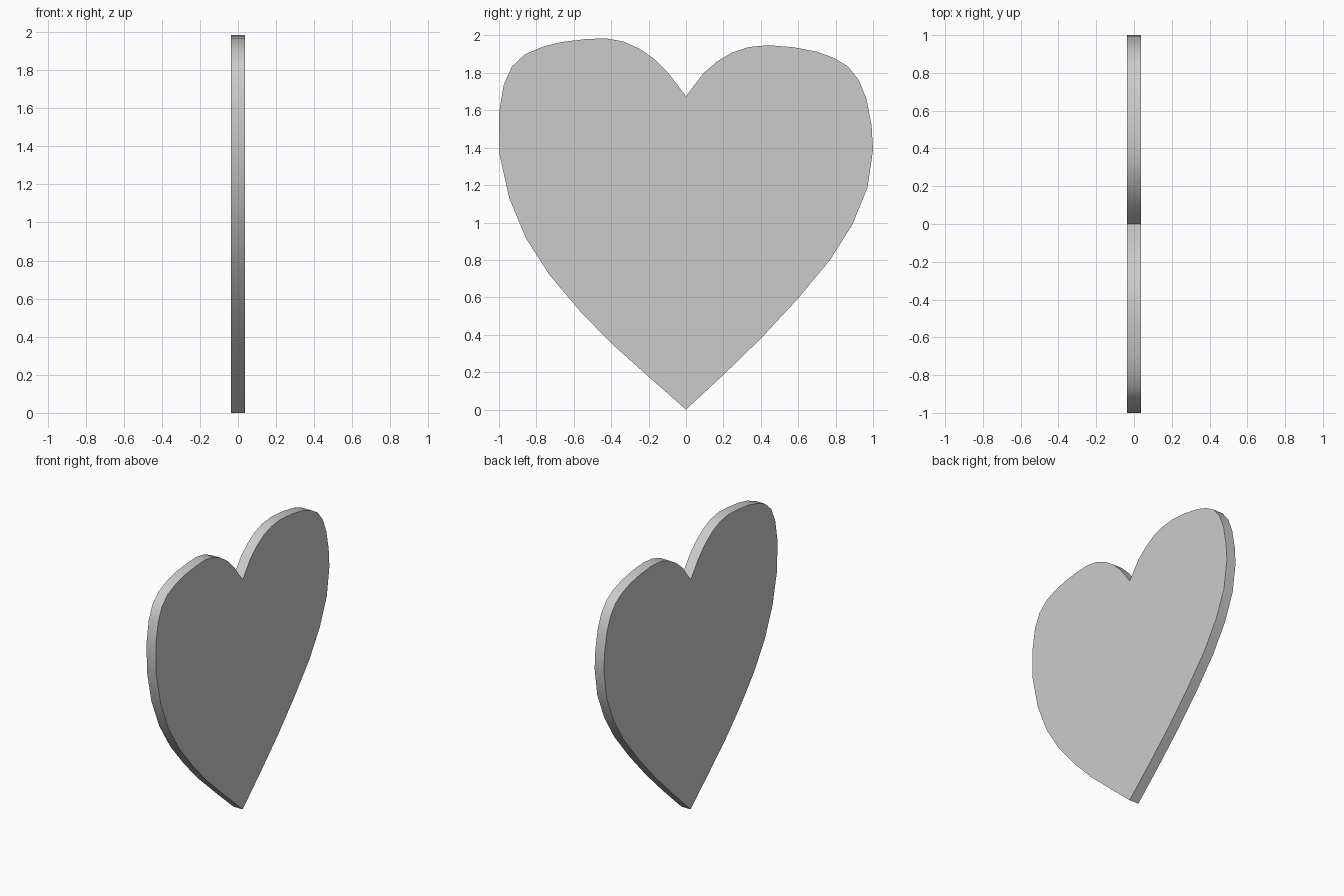
import bpy, bmesh, math

if "Cube" in bpy.data.objects:
    bpy.data.objects.remove(bpy.data.objects["Cube"])

HALF = 0.0375  # half thickness

# Heart outline in (y, z): top notch, down the -y lobe to the tip, up the +y lobe
outline = [
    (0, 1.675), (-.095, 1.80), (-.17, 1.875), (-.25, 1.93), (-.335, 1.968),
    (-.43, 1.985), (-.54, 1.98), (-.665, 1.965), (-.765, 1.94), (-.86, 1.90),
    (-.93, 1.835), (-.975, 1.735), (-1, 1.585), (-.997, 1.365), (-.945, 1.13),
    (-.855, .915), (-.73, .72), (-.57, .53), (-.40, .355), (-.205, .18),
    (0, 0), (.205, .19), (.41, .39), (.60, .595), (.77, .80), (.89, .99),
    (.97, 1.185), (1, 1.39), (.992, 1.52), (.965, 1.66), (.925, 1.76),
    (.865, 1.835), (.79, 1.88), (.70, 1.913), (.575, 1.937), (.44, 1.948),
    (.335, 1.938), (.245, 1.908), (.165, 1.86), (.09, 1.795),
]

# Extrude the outline along x into a flat plate
bm = bmesh.new()
face = bm.faces.new([bm.verts.new((-HALF, y, z)) for y, z in outline])
ext = bmesh.ops.extrude_face_region(bm, geom=[face], use_keep_orig=True)
top = [v for v in ext["geom"] if isinstance(v, bmesh.types.BMVert)]
bmesh.ops.translate(bm, verts=top, vec=(2 * HALF, 0, 0))
bmesh.ops.recalc_face_normals(bm, faces=bm.faces)

mesh = bpy.data.meshes.new("heart_plate")
bm.to_mesh(mesh)
bm.free()
heart = bpy.data.objects.new("heart_plate", mesh)
bpy.context.collection.objects.link(heart)

# Smooth rim, sharp face borders, notch and tip
bpy.context.view_layer.objects.active = heart
heart.select_set(True)
bpy.ops.object.shade_smooth_by_angle(angle=math.radians(35))
